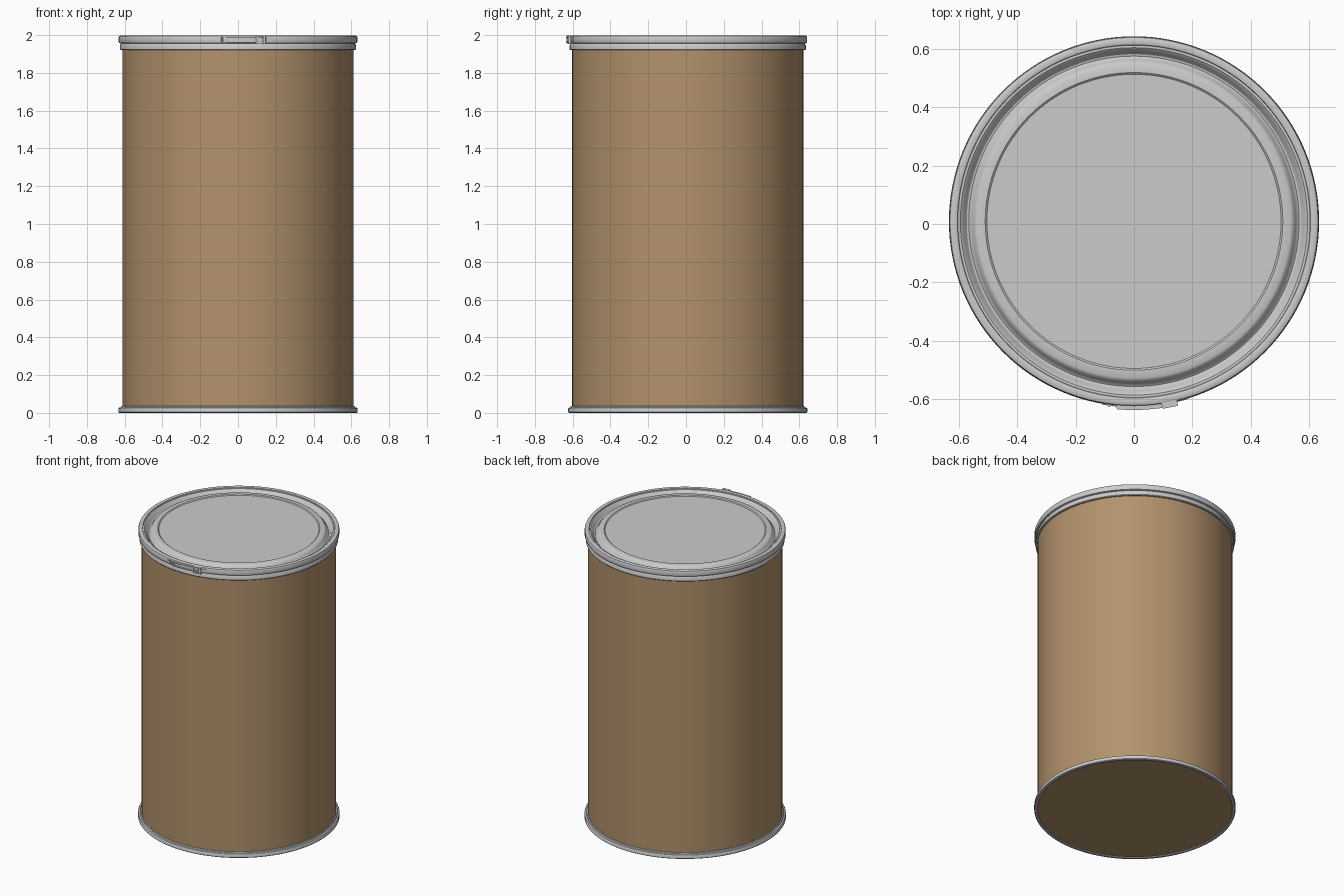
import bpy, bmesh, math
from mathutils import Vector

if "Cube" in bpy.data.objects:
    bpy.data.objects.remove(bpy.data.objects["Cube"])

CY = 0.009   # drum axis sits slightly behind centre because of the latch
SEG = 128


def material(name, color):
    m = bpy.data.materials.new(name)
    m.diffuse_color = color
    m.use_nodes = True
    m.node_tree.nodes["Principled BSDF"].inputs["Base Color"].default_value = m.diffuse_color
    return m


fibre = material("fibreboard", (0.45, 0.29, 0.15, 1))


def finish(name, bm, mat=None, smooth=True):
    bmesh.ops.recalc_face_normals(bm, faces=bm.faces[:])
    me = bpy.data.meshes.new(name)
    bm.to_mesh(me)
    bm.free()
    ob = bpy.data.objects.new(name, me)
    bpy.context.collection.objects.link(ob)
    if mat:
        me.materials.append(mat)
    if smooth:
        bpy.ops.object.select_all(action='DESELECT')
        ob.select_set(True)
        bpy.context.view_layer.objects.active = ob
        bpy.ops.object.shade_smooth_by_angle(angle=math.radians(32))
    return ob


def lathe(name, profile, closed=False, mat=None):
    """Spin an (r, z) profile round the drum axis."""
    bm = bmesh.new()
    rings = []
    for r, z in profile:
        if r == 0:
            rings.append([bm.verts.new((0, CY, z))] * SEG)
        else:
            rings.append([bm.verts.new((r * math.cos(a), CY + r * math.sin(a), z))
                          for a in (2 * math.pi * i / SEG for i in range(SEG))])
    pairs = list(zip(rings, rings[1:]))
    if closed:
        pairs.append((rings[-1], rings[0]))
    for a, b in pairs:
        for i in range(SEG):
            j = (i + 1) % SEG
            bm.faces.new(list(dict.fromkeys((a[i], a[j], b[j], b[i]))))
    return finish(name, bm, mat)


def arc_block(name, x0, x1, z0, z1, r0, r1, steps=8):
    """Bar that follows the curve of the closing ring at the front."""
    bm = bmesh.new()
    sections = []
    for i in range(steps + 1):
        a = math.asin((x0 + (x1 - x0) * i / steps) / 0.635)
        sections.append([bm.verts.new((r * math.sin(a), CY - r * math.cos(a), z))
                         for r, z in ((r0, z0), (r1, z0), (r1, z1), (r0, z1))])
    for a, b in zip(sections, sections[1:]):
        for k in range(4):
            bm.faces.new((a[k], a[(k + 1) % 4], b[(k + 1) % 4], b[k]))
    bm.faces.new(sections[0])
    bm.faces.new(sections[-1])
    return finish(name, bm)


def pin(name, x, r, z0, z1, rad):
    """Upright hinge pin on the closing ring."""
    a = math.asin(x / 0.635)
    bm = bmesh.new()
    bmesh.ops.create_cone(bm, cap_ends=True, segments=16, radius1=rad, radius2=rad, depth=z1 - z0)
    bmesh.ops.translate(bm, verts=bm.verts[:],
                        vec=Vector((r * math.sin(a), CY - r * math.cos(a), (z0 + z1) / 2)))
    return finish(name, bm)


# Fibre body with its base
lathe("drum_body", [(0, 0.006), (0.612, 0.006), (0.612, 1.94), (0.59, 1.94)], mat=fibre)

# Metal rim at the foot
lathe("bottom_rim", [(0.611, 0.004), (0.614, 0), (0.628, 0), (0.633, 0.004), (0.633, 0.022),
                     (0.630, 0.027), (0.621, 0.029), (0.618, 0.035), (0.611, 0.036)], closed=True)

# Metal collar below the closing ring
lathe("top_collar", [(0.611, 1.921), (0.621, 1.921), (0.625, 1.925), (0.625, 1.944),
                     (0.621, 1.951), (0.618, 1.96), (0.611, 1.96)], closed=True)

# Lid: raised centre panel, stepped edge and round groove
lathe("lid", [(0, 1.987), (0.503, 1.987), (0.509, 1.992), (0.536, 1.992), (0.544, 1.988),
              (0.552, 1.977), (0.558, 1.966), (0.565, 1.962), (0.572, 1.964), (0.579, 1.972),
              (0.587, 1.986), (0.594, 1.991), (0.618, 1.991), (0.618, 1.955)])

# Closing ring clamped over lid and collar
lathe("closing_ring", [(0.602, 1.990), (0.604, 1.996), (0.609, 1.998), (0.622, 1.998),
                       (0.629, 1.995), (0.632, 1.988), (0.632, 1.965), (0.630, 1.959),
                       (0.624, 1.956), (0.612, 1.956)], closed=True)

# Lever latch
arc_block("latch_anchor_plate", -0.11, -0.045, 1.968, 1.985, 0.630, 0.636)
arc_block("latch_lever_web", -0.05, 0.125, 1.967, 1.986, 0.630, 0.638)
for label, z in (("lower", 1.962), ("upper", 1.986)):
    arc_block("latch_lever_edge_" + label, -0.055, 0.13, z, z + 0.005, 0.630, 0.645)
arc_block("latch_lever_tip", -0.06, -0.05, 1.964, 1.989, 0.630, 0.643, 2)
for label, z in (("lower", 1.955), ("upper", 1.992)):
    arc_block("latch_hinge_cheek_" + label, 0.095, 0.148, z, z + 0.005, 0.628, 0.648, 4)
arc_block("latch_hinge_plate", 0.125, 0.185, 1.966, 1.987, 0.630, 0.635, 4)
pin("latch_hinge_pin", 0.138, 0.641, 1.954, 1.998, 0.008)
pin("latch_link_pin", 0.1, 0.641, 1.957, 1.996, 0.006)
pin("latch_anchor_pin", -0.085, 0.635, 1.964, 1.989, 0.005)
